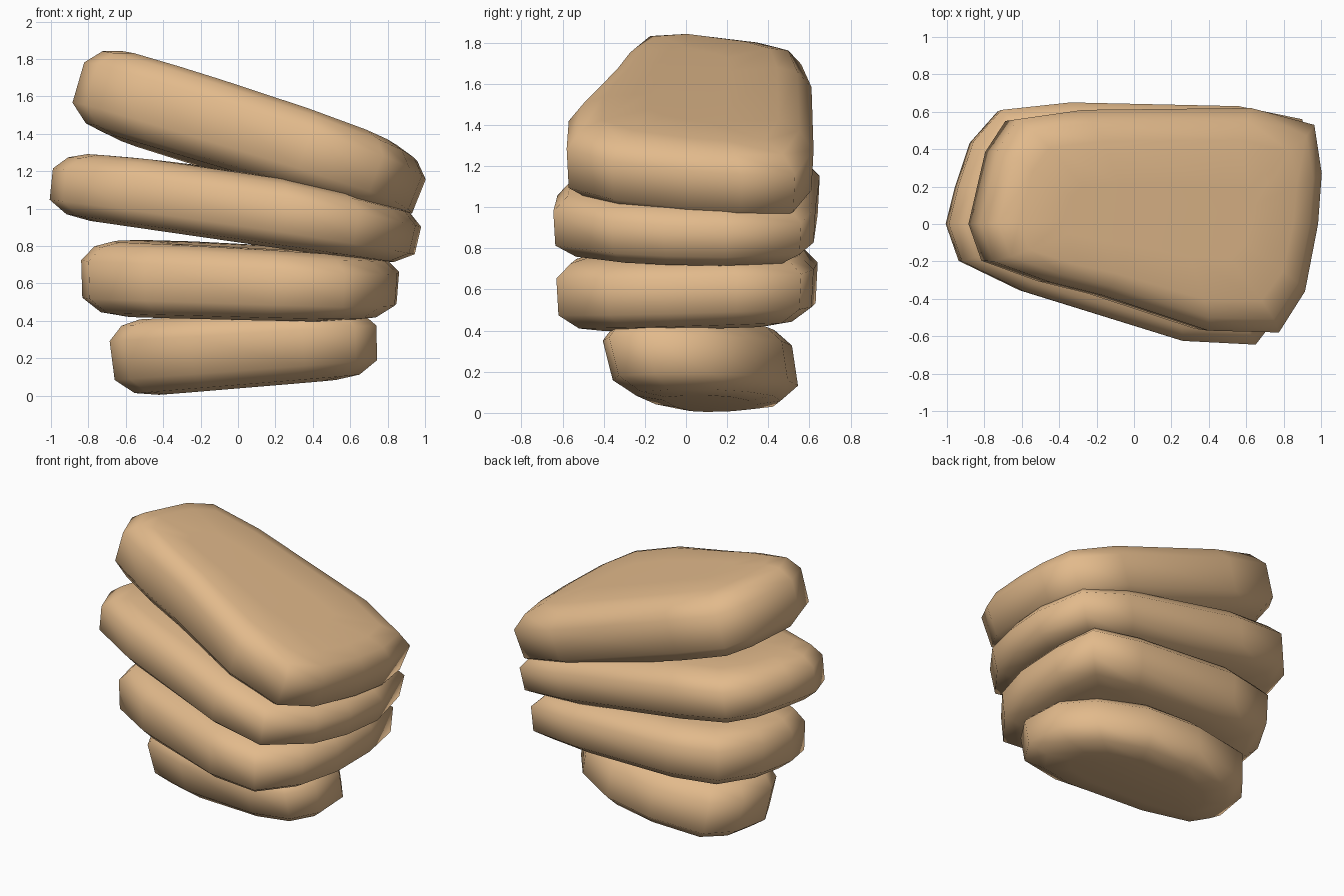
import bpy, bmesh

if "Cube" in bpy.data.objects:
    bpy.data.objects.remove(bpy.data.objects["Cube"])

stone_mat = bpy.data.materials.new("sandstone")
stone_mat.diffuse_color = (0.76, 0.49, 0.26, 1)
stone_mat.use_nodes = True
stone_mat.node_tree.nodes["Principled BSDF"].inputs["Base Color"].default_value = stone_mat.diffuse_color

# Edge cross-section shared by all slabs: (height fraction, inset from outline)
# The last ring lies within the top face so that it can be bowed
PROFILE = [(0, .24), (.05, .11), (.24, .01), (.74, 0), (.93, .07), (1, .17), (1, .4)]


def slab(name, outline, bottom, top, lean, lean_y=0, bow=0):
    """Rounded slab: plan outline lofted between two tilted planes z = a + bx + cy,
    the upper one bowed downwards at its ends."""
    bm = bmesh.new()
    xs, ys = zip(*outline)
    cx, cy = (min(xs) + max(xs)) / 2, (min(ys) + max(ys)) / 2
    hx, hy = (max(xs) - min(xs)) / 2, (max(ys) - min(ys)) / 2
    rings = []
    for f, inset in PROFILE:
        ring = []
        for px, py in outline:
            x = cx + (px - cx) * (1 - inset / hx)
            y = cy + (py - cy) * (1 - inset / hy)
            zb = bottom[0] + bottom[1] * x + bottom[2] * y
            zt = top[0] + top[1] * x + top[2] * y - bow * x * x
            thick = zt - zb
            dx, dy = lean * (f - .55) * thick, lean_y * (f - .55) * thick
            ring.append(bm.verts.new((x + dx, y + dy, zb + f * thick + dx * bottom[1])))
        rings.append(ring)
    n = len(outline)
    for a, b in zip(rings, rings[1:]):
        for i in range(n):
            j = (i + 1) % n
            bm.faces.new((a[i], a[j], b[j], b[i]))
    bm.faces.new(rings[0])
    bm.faces.new(rings[-1])
    bmesh.ops.recalc_face_normals(bm, faces=bm.faces)
    for face in bm.faces:
        face.smooth = True
    mesh = bpy.data.meshes.new(name)
    bm.to_mesh(mesh)
    bm.free()
    mesh.materials.append(stone_mat)
    bpy.context.collection.objects.link(bpy.data.objects.new(name, mesh))


# Bottom slab, with a broad chamfer at its back right corner
slab("bottom_stone",
     [(-.68, .04), (-.64, .3), (-.5, .48), (-.1, .53), (.26, .48), (.57, .31), (.73, .1),
      (.745, -.18), (.63, -.36), (.35, -.39), (-.25, -.27), (-.6, -.12)],
     (.04, .085, .01), (.435, .05, 0), -.08, lean_y=-.2)

# Second slab
slab("lower_middle_stone",
     [(-.84, .02), (-.8, .28), (-.64, .56), (-.3, .64), (.45, .62), (.81, .56), (.86, .25),
      (.85, -.1), (.77, -.38), (.57, -.63), (.2, -.6), (-.5, -.35), (-.8, -.18)],
     (.415, -.015, .03), (.8, -.05, .03), .02, bow=.02)

# Third slab, the longest
slab("upper_middle_stone",
     [(-1, 0), (-.95, .2), (-.87, .44), (-.72, .61), (-.35, .65), (.55, .63), (.89, .56),
      (.97, .2), (.94, -.1), (.86, -.36), (.64, -.645), (.25, -.625), (-.6, -.36), (-.93, -.2)],
     (.82, -.145, 0), (1.2, -.165, 0), .16, bow=.06)

# Top slab, steeply tilted
slab("top_stone",
     [(-.85, 0), (-.76, .39), (-.65, .56), (-.3, .61), (.6, .62), (.94, .53), (.98, .27),
      (.96, 0), (.89, -.36), (.75, -.58), (.37, -.57), (-.2, -.38), (-.48, -.31), (-.78, -.2)],
     (1.18, -.31, -.05), (1.645, -.34, -.05), .31, bow=.03)
